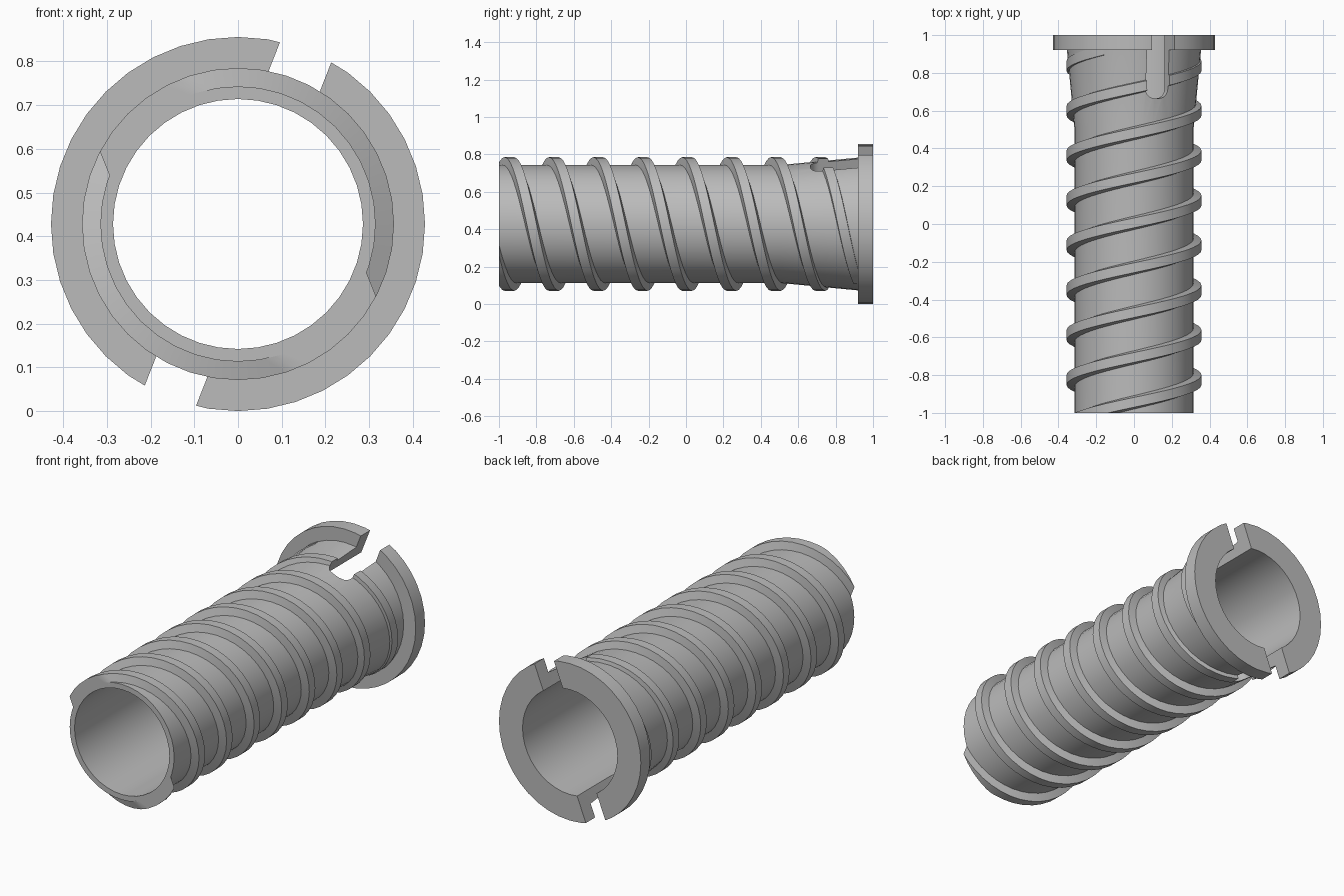
import bpy, bmesh
from math import sin, cos, radians
from mathutils import Vector

cube = bpy.data.objects.get("Cube")
if cube:
    bpy.data.objects.remove(cube, do_unlink=True)

AXIS_Z = 0.428      # height of the sleeve axis
SIDES = 40
STEP = 360 / SIDES
BORE, WALL, RIB, FLANGE = 0.286, 0.315, 0.357, 0.428
LEAD = 0.475        # advance of each rib per turn
SLOT_ANGLE = 68.5

grey = bpy.data.materials.new("plain grey")
grey.use_nodes = True
grey.diffuse_color = (0.5, 0.5, 0.5, 1)
bsdf = next(n for n in grey.node_tree.nodes if n.type == 'BSDF_PRINCIPLED')
bsdf.inputs["Base Color"].default_value = grey.diffuse_color


def polar(radius, degrees, y):
    a = radians(degrees)
    return Vector((radius * cos(a), y, AXIS_Z + radius * sin(a)))


def make_object(name, bm):
    bmesh.ops.recalc_face_normals(bm, faces=bm.faces)
    mesh = bpy.data.meshes.new(name)
    bm.to_mesh(mesh)
    bm.free()
    mesh.materials.append(grey)
    obj = bpy.data.objects.new(name, mesh)
    bpy.context.collection.objects.link(obj)
    return obj


def bridge(bm, rings, closed):
    """Join successive rings of vertices with quads."""
    pairs = list(zip(rings, rings[1:]))
    if closed:
        pairs.append((rings[-1], rings[0]))
    for a, b in pairs:
        for i in range(len(a)):
            j = (i + 1) % len(a)
            bm.faces.new((a[i], a[j], b[j], b[i]))


# Flanged tube, turned from its wall section
def make_sleeve():
    section = [(BORE, -1), (WALL, -1), (WALL, 0.5), (RIB - 0.002, 0.92),
               (FLANGE, 0.92), (FLANGE, 1), (BORE, 1)]
    bm = bmesh.new()
    rings = [[bm.verts.new(polar(r, i * STEP, y)) for r, y in section]
             for i in range(SIDES)]
    bridge(bm, rings, True)
    return make_object("flanged_sleeve", bm)


# Helical rib with a trapezoid section, trimmed flush at the front end
def make_rib(name, offset):
    section = [(WALL - 0.01, -0.038), (RIB, -0.026),
               (RIB, 0.026), (WALL - 0.01, 0.038)]
    bm = bmesh.new()
    rings = []
    for i in range(-10, 158):
        phase = i * STEP
        y = -0.944 + LEAD * phase / 360
        rings.append([bm.verts.new(polar(r, 90 + offset - phase, y + dy))
                      for r, dy in section])
    bridge(bm, rings, False)
    bm.faces.new(rings[0])
    bm.faces.new(rings[-1])
    bmesh.ops.bisect_plane(bm, geom=bm.verts[:] + bm.edges[:] + bm.faces[:],
                           plane_co=(0, -1, 0), plane_no=(0, -1, 0),
                           clear_outer=True)
    bmesh.ops.holes_fill(bm, edges=[e for e in bm.edges if e.is_boundary])
    return make_object(name, bm)


# Round-ended bar that cuts both slots in one pass
def make_slot_cutter():
    half, corner, end = 0.063, 0.05, 0.665
    outline = [(-half, 1.1)]
    for side, start in ((-1, 180), (1, 270)):
        for k in range(7):
            a = radians(start + k * 15)
            outline.append((side * (half - corner) + corner * cos(a),
                            end + corner + corner * sin(a)))
    outline.append((half, 1.1))
    out = polar(1, SLOT_ANGLE, 0) - Vector((0, 0, AXIS_Z))
    across = Vector((out.z, 0, -out.x))
    centre = Vector((0, 0, AXIS_Z))
    bm = bmesh.new()
    rings = [[bm.verts.new(centre + across * u + out * d + Vector((0, y, 0)))
              for u, y in outline] for d in (-0.6, 0.6)]
    bridge(bm, rings, False)
    for ring in rings:
        bm.faces.new(ring)
    cutter = make_object("slot_cutter", bm)
    cutter.hide_render = True
    return cutter


parts = [make_sleeve(), make_rib("spiral_rib_a", 0), make_rib("spiral_rib_b", 180)]
cutter = make_slot_cutter()

for obj in parts:
    bpy.ops.object.select_all(action='DESELECT')
    obj.select_set(True)
    bpy.context.view_layer.objects.active = obj
    cut = obj.modifiers.new("slots", 'BOOLEAN')
    cut.operation = 'DIFFERENCE'
    cut.solver = 'EXACT'
    cut.object = cutter
    bpy.ops.object.modifier_apply(modifier=cut.name)
    bpy.ops.object.shade_smooth_by_angle(angle=radians(25))

bpy.data.objects.remove(cutter, do_unlink=True)
